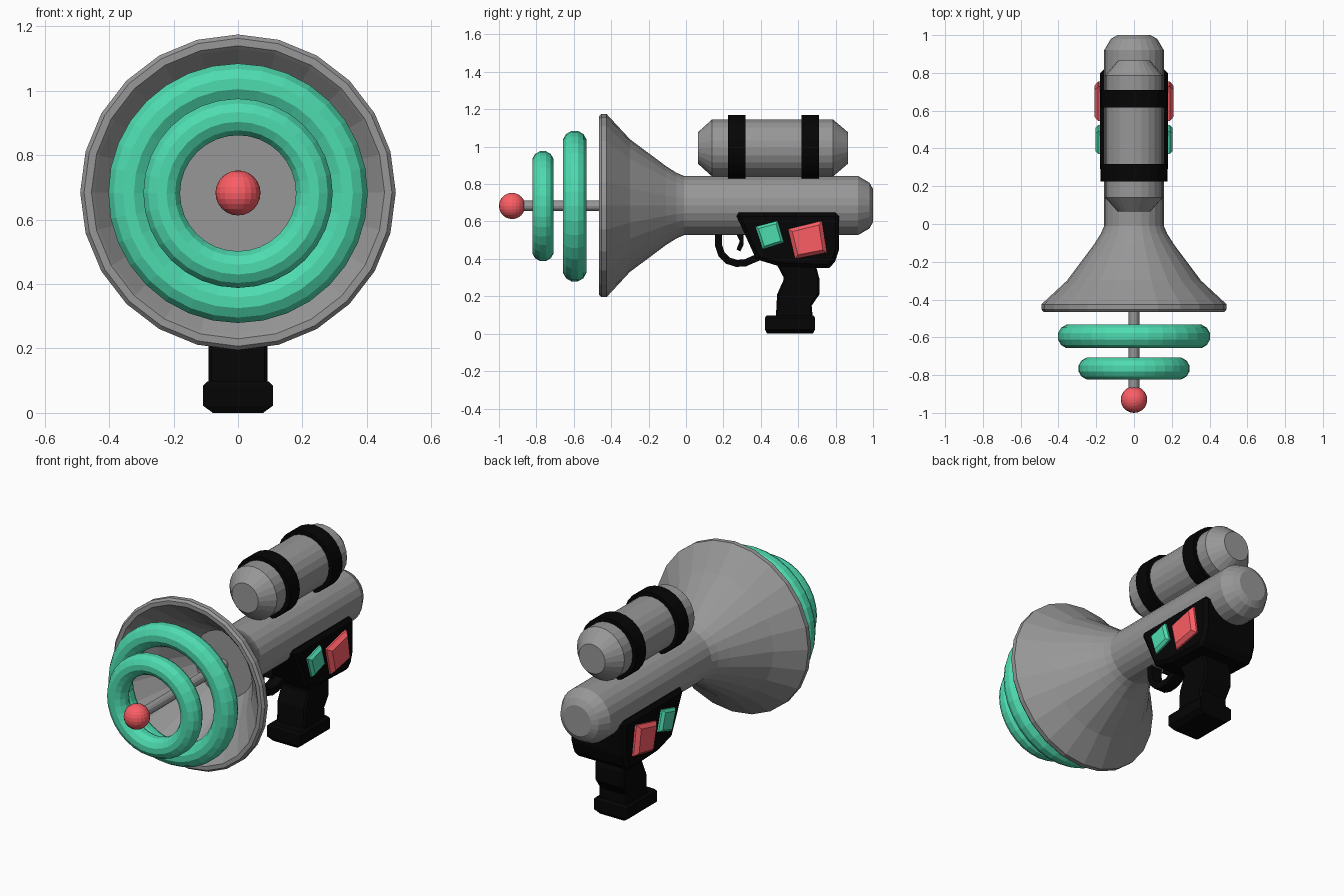
import bpy, bmesh, math
from mathutils import Vector

if "Cube" in bpy.data.objects:
    bpy.data.objects.remove(bpy.data.objects["Cube"])


def material(name, rgb):
    m = bpy.data.materials.new(name)
    m.diffuse_color = (*rgb, 1)
    m.use_nodes = True
    m.node_tree.nodes["Principled BSDF"].inputs["Base Color"].default_value = m.diffuse_color
    return m


GREY = material("grey", (0.31, 0.31, 0.31))
GREEN = material("green", (0.075, 0.71, 0.43))
RED = material("red", (0.97, 0.11, 0.13))
BLACK = material("black", (0.0015, 0.0015, 0.0015))
AXIS = 0.683   # barrel height
TANK = 0.993   # tank height


def finish(name, bm, mat, bevel=0):
    bmesh.ops.recalc_face_normals(bm, faces=bm.faces)
    me = bpy.data.meshes.new(name)
    bm.to_mesh(me)
    bm.free()
    ob = bpy.data.objects.new(name, me)
    bpy.context.collection.objects.link(ob)
    me.materials.append(mat)
    if bevel:
        b = ob.modifiers.new("bevel", "BEVEL")
        b.width, b.segments, b.limit_method = bevel, 1, "ANGLE"
        b.angle_limit = math.radians(50)
    return ob


def skin(bm, loops, closed=False):
    """Bridge successive vertex loops; cap the ends unless closed."""
    rings = [[bm.verts.new(p) for p in loop] for loop in loops]
    n = len(rings[0])
    pairs = list(zip(rings, rings[1:])) + ([(rings[-1], rings[0])] if closed else [])
    for a, b in pairs:
        for i in range(n):
            j = (i + 1) % n
            bm.faces.new((a[i], a[j], b[j], b[i]))
    if not closed:
        bm.faces.new(rings[0])
        bm.faces.new(rings[-1])


def lathe(name, profile, z, mat=GREY, n=24, closed=False):
    """Revolve (y, radius) points about a line along y."""
    bm = bmesh.new()
    ang = [2 * math.pi * i / n for i in range(n)]
    skin(bm, [[(r * math.sin(a), y, z + r * math.cos(a)) for a in ang]
              for y, r in profile], closed)
    return finish(name, bm, mat)


def prism(name, pts, half, mat, bevel=0):
    """Extrude a (y, z) side outline across x."""
    bm = bmesh.new()
    skin(bm, [[(x, y, z) for y, z in pts] for x in (-half, half)])
    return finish(name, bm, mat, bevel)


# barrel with flared, hollow horn
lathe("barrel_and_horn", [
    (-0.13, 0.19), (-0.30, 0.305), (-0.455, 0.445), (-0.465, 0.455),
    (-0.465, 0.478), (-0.452, 0.49), (-0.425, 0.49),
    (-0.30, 0.355), (-0.107, 0.211), (-0.05, 0.175), (-0.01, 0.158), (0.92, 0.158),
    (0.98, 0.123), (1.0, 0.088)], AXIS + 0.002)

# antenna rod, rings and tip
lathe("antenna_rod", [(-0.93, 0.028), (-0.12, 0.028)], AXIS, n=12)
for name, y, major, minor in (("small_ring", -0.765, 0.237, 0.059),
                              ("large_ring", -0.595, 0.340, 0.065)):
    circle = [(y + minor * math.sin(t), major + minor * math.cos(t))
              for t in (2 * math.pi * (k + 0.5) / 12 for k in range(12))]
    lathe(name, circle, AXIS - 0.001, GREEN, n=32, closed=True)
bm = bmesh.new()
bmesh.ops.create_uvsphere(bm, u_segments=20, v_segments=12, radius=0.07)
bmesh.ops.translate(bm, verts=bm.verts, vec=(0, -0.93, AXIS))
finish("antenna_tip", bm, RED)

# tank and straps
lathe("tank", [(0.065, 0.085), (0.14, 0.153), (0.785, 0.153), (0.865, 0.085)], TANK)
for name, y in (("front_strap", 0.225), ("rear_strap", 0.618)):
    lathe(name, [(y, 0.177), (y + 0.092, 0.177)], TANK, BLACK)

# body under the barrel
prism("body", [(0.262, 0.647), (0.818, 0.647), (0.818, 0.45), (0.797, 0.385),
               (0.765, 0.35), (0.50, 0.36), (0.375, 0.398)], 0.18, BLACK, 0.02)

# handle and its foot
prism("handle", [(0.48, 0.38), (0.525, 0.295), (0.487, 0.21), (0.48, 0.08),
                 (0.678, 0.08), (0.672, 0.15), (0.713, 0.21), (0.713, 0.295),
                 (0.69, 0.38)], 0.092, BLACK, 0.01)
bm = bmesh.new()
skin(bm, [[(sx * (0.108 - i), 0.556 + sy * (0.134 - k), z)
           for sx, sy in ((-1, -1), (1, -1), (1, 1), (-1, 1))]
          for z, i, k in ((0, 0.03, 0.012), (0.022, 0, 0),
                          (0.085, 0, 0), (0.097, 0.012, 0.008))])
finish("handle_foot", bm, BLACK)

# trigger guard: strip swept along a path
path = [Vector(p) for p in ((0.173, 0.56), (0.173, 0.475), (0.19, 0.425),
                            (0.225, 0.39), (0.27, 0.376), (0.315, 0.378),
                            (0.40, 0.415))]
bm = bmesh.new()
loops = []
for i, p in enumerate(path):
    d = (path[min(i + 1, len(path) - 1)] - path[max(i - 1, 0)]).normalized()
    s = Vector((-d.y, d.x)) * 0.019
    loops.append([(x, *(p + s * k)) for x, k in
                  ((-0.035, -1), (0.035, -1), (0.035, 1), (-0.035, 1))])
skin(bm, loops)
finish("trigger_guard", bm, BLACK)
prism("trigger", [(0.262, 0.55), (0.287, 0.495), (0.27, 0.45), (0.29, 0.44),
                  (0.308, 0.475), (0.308, 0.55)], 0.025, BLACK)

# raised buttons on both sides
buttons = (("small_button", GREEN, 0.205,
            ((0.37, 0.572), (0.49, 0.604), (0.524, 0.487), (0.41, 0.45))),
           ("large_button", RED, 0.21,
            ((0.545, 0.56), (0.727, 0.604), (0.754, 0.433), (0.583, 0.40))))
for name, mat, top, quad in buttons:
    c = sum((Vector(p) for p in quad), Vector((0, 0))) / 4
    for side, s in (("right", 1), ("left", -1)):
        bm = bmesh.new()
        skin(bm, [[(s * x, *(c + (Vector(p) - c) * k)) for p in quad]
                  for x, k in ((0.17, 1), (0.19, 1), (top, 0.78))])
        finish(f"{name}_{side}", bm, mat)
